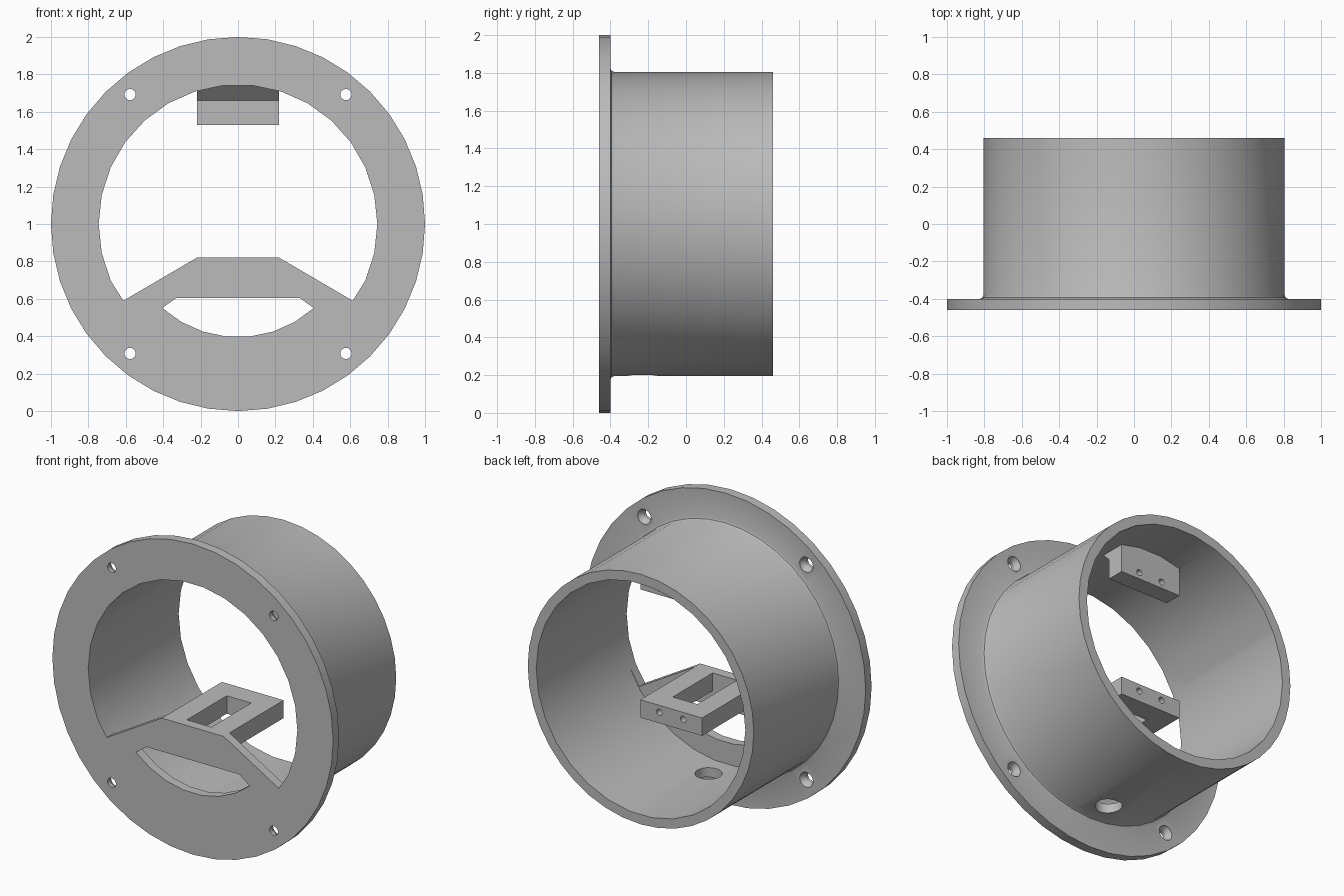
import bpy, bmesh
from math import cos, sin, radians

cube = bpy.data.objects.get("Cube")
if cube:
    bpy.data.objects.remove(cube, do_unlink=True)

grey = bpy.data.materials.new("plain grey")
grey.use_nodes = True
COLOUR = (0.5, 0.5, 0.5, 1)
grey.diffuse_color = COLOUR
grey.node_tree.nodes["Principled BSDF"].inputs["Base Color"].default_value = COLOUR

MID = 1.0      # height of the ring axis
BORE = 0.745   # inner radius
FRONT, STEP, BACK = -0.46, -0.40, 0.46


def arc(radius, start, end, step=12):
    """Points on a circle round the ring axis, angles in degrees."""
    return [(radius * cos(radians(a)), MID + radius * sin(radians(a)))
            for a in range(start, end + 1, step)]


def loft(name, rings):
    """Closed solid through equal-length rings of points."""
    bm = bmesh.new()
    loops = [[bm.verts.new(p) for p in ring] for ring in rings]
    n = len(loops[0])
    for low, high in zip(loops, loops[1:]):
        for i in range(n):
            j = (i + 1) % n
            bm.faces.new((low[i], low[j], high[j], high[i]))
    bm.faces.new(loops[0])
    bm.faces.new(loops[-1])
    bmesh.ops.recalc_face_normals(bm, faces=bm.faces)
    mesh = bpy.data.meshes.new(name)
    bm.to_mesh(mesh)
    bm.free()
    mesh.materials.append(grey)
    obj = bpy.data.objects.new(name, mesh)
    bpy.context.collection.objects.link(obj)
    return obj


def prism(name, points, start, end, axis="Y"):
    """Extrude a flat outline along one axis."""
    place = {"X": lambda a, b, t: (t, a, b),
             "Y": lambda a, b, t: (a, t, b),
             "Z": lambda a, b, t: (a, b, t)}[axis]
    return loft(name, [[place(a, b, t) for a, b in points] for t in (start, end)])


def lathe(name, profile, sides, x=0, z=MID):
    """Turn a (radius, y) profile round an axis parallel to y."""
    turn = [radians(360 * i / sides) for i in range(sides)]
    return loft(name, [[(x + r * cos(a), y, z + r * sin(a)) for a in turn]
                       for r, y in profile])


def combine(target, tool, operation="DIFFERENCE"):
    tool.hide_render = True
    mod = target.modifiers.new(tool.name, "BOOLEAN")
    mod.operation, mod.object, mod.solver = operation, tool, "EXACT"
    bpy.context.view_layer.objects.active = target
    bpy.ops.object.modifier_apply(modifier=mod.name)
    bpy.data.objects.remove(tool, do_unlink=True)


def box(x, y0, y1):
    return [(-x, y0), (x, y0), (x, y1), (-x, y1)]


# Flange and tube, with a small fillet between them
ring = lathe("flanged_ring", [(1, FRONT), (1, STEP), (0.825, STEP), (0.811, -0.394),
                              (0.805, -0.38), (0.805, BACK)], 40)

# Main bore behind the front plate, then the front opening above the plate
combine(ring, prism("bore", arc(BORE, 0, 348), STEP, 0.6))
opening = arc(BORE, -24, 204) + [(-0.613, 0.59), (-0.22, 0.82), (0.22, 0.82), (0.613, 0.59)]
combine(ring, prism("opening", opening, -0.6, -0.3))

# Crescent slot in the front plate
slot = arc(0.605, -132, -48) + [(0.33, 0.605), (-0.33, 0.605)]
combine(ring, prism("slot", slot, -0.6, -0.3))

# Countersunk screw holes in the flange
for x in (-0.577, 0.577):
    for z in (0.308, 1.692):
        combine(ring, lathe("screw_hole", [(0.03, -0.6), (0.03, -0.435), (0.048, -0.405),
                                           (0.048, -0.35)], 16, x, z))

# Drain hole in the bottom of the tube
drain = [(0.08 * cos(radians(a)), -0.23 + 0.08 * sin(radians(a))) for a in range(0, 360, 15)]
combine(ring, prism("drain", drain, 0.1, 0.4, "Z"))

# Shelf behind the front plate with a rectangular window
shelf = prism("shelf", box(0.22, -0.43, 0.15), 0.705, 0.82, "Z")
combine(shelf, prism("window", box(0.087, -0.395, 0.01), 0.6, 0.9, "Z"))

# Upper block with a sloping support that runs into the tube wall
block = prism("upper_block", [(0.15, 1.53), (0.035, 1.53), (0.035, 1.66),
                              (-0.06, 1.755), (0.15, 1.755)], -0.22, 0.22, "X")

# Blind holes in the back of both mounts, then fuse them with the ring
for mount, z in ((shelf, 0.775), (block, 1.572)):
    for x in (-0.085, 0.085):
        combine(mount, lathe("pin_hole", [(0.02, 0.06), (0.02, 0.3)], 16, x, z))
    combine(ring, mount, "UNION")

# Smooth round walls, sharp edges
bpy.ops.object.select_all(action="DESELECT")
ring.select_set(True)
bpy.context.view_layer.objects.active = ring
bpy.ops.object.shade_smooth_by_angle(angle=radians(25))
